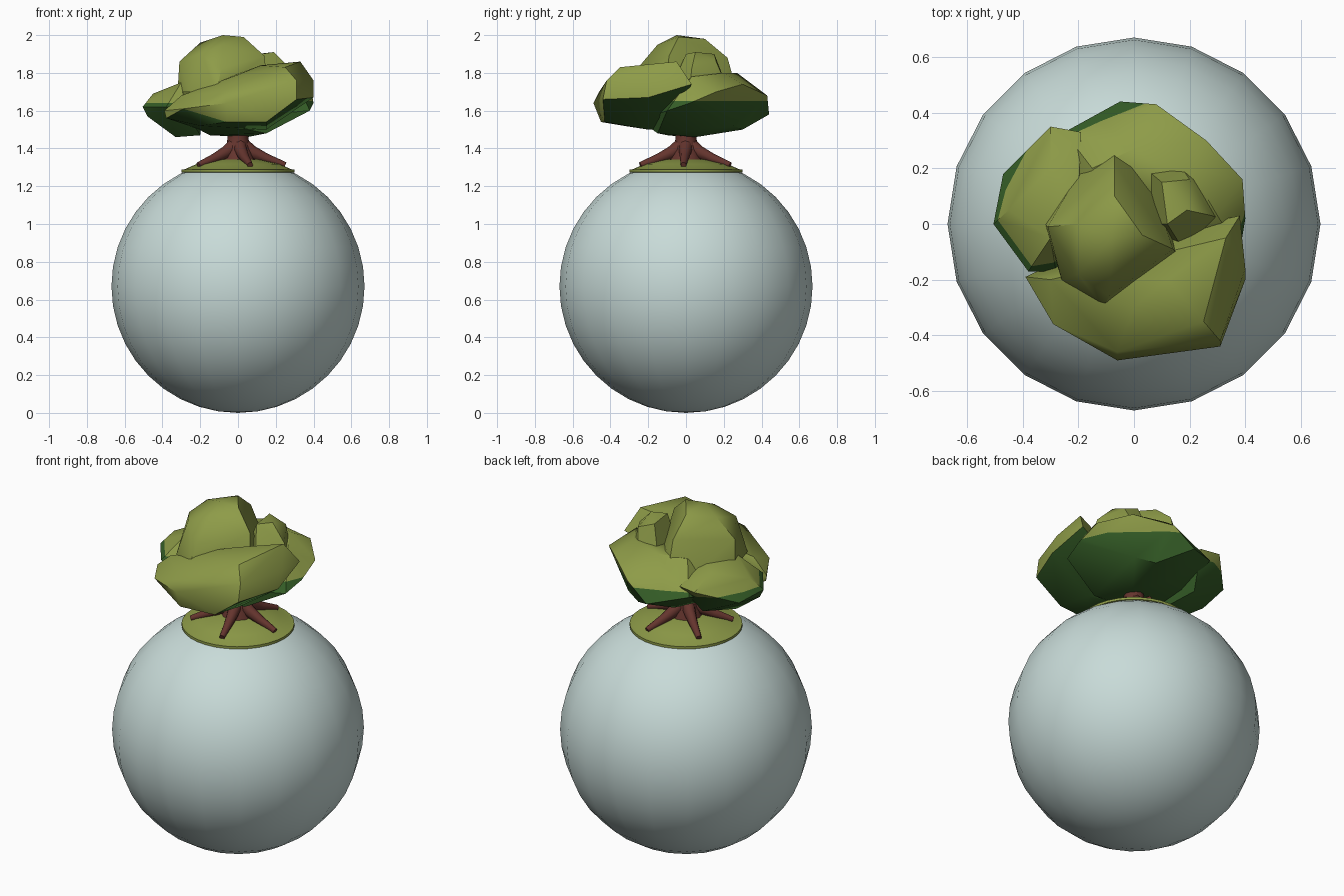
import bpy, bmesh, math
from mathutils import Vector

if "Cube" in bpy.data.objects:
    bpy.data.objects.remove(bpy.data.objects["Cube"])


def material(name, rgb):
    m = bpy.data.materials.new(name)
    m.diffuse_color = (*rgb, 1)
    m.use_nodes = True
    m.node_tree.nodes["Principled BSDF"].inputs["Base Color"].default_value = m.diffuse_color
    return m


LEAF = material("olive leaf", (0.27, 0.33, 0.065))
SHADE = material("dark green leaf", (0.035, 0.11, 0.02))
BARK = material("red brown bark", (0.13, 0.035, 0.027))
STONE = material("pale grey blue", (0.58, 0.71, 0.69))


def finish(bm, name, mats, angle):
    bmesh.ops.recalc_face_normals(bm, faces=bm.faces)
    me = bpy.data.meshes.new(name)
    bm.to_mesh(me)
    bm.free()
    for m in mats:
        me.materials.append(m)
    me.shade_smooth()
    me.set_sharp_from_angle(angle=math.radians(angle))
    ob = bpy.data.objects.new(name, me)
    bpy.context.collection.objects.link(ob)
    return ob


def loft(bm, rings):
    """Skin a list of point rings and cap both ends."""
    rows = [[bm.verts.new(p) for p in r] for r in rings]
    n = len(rows[0])
    for a, b in zip(rows, rows[1:]):
        for i in range(n):
            j = (i + 1) % n
            bm.faces.new((a[i], a[j], b[j], b[i]))
    bm.faces.new(rows[0][::-1])
    bm.faces.new(rows[-1])


def lathe(bm, profile, n):
    loft(bm, [[(r * math.cos(2 * math.pi * i / n), r * math.sin(2 * math.pi * i / n), z)
               for i in range(n)] for r, z in profile])


def crown(name, points, plane_z=None, under=None):
    """Faceted leaf clump: hull of a few points, dark below a height or where facing down."""
    bm = bmesh.new()
    for p in points:
        bm.verts.new(p)
    bmesh.ops.convex_hull(bm, input=bm.verts[:])
    bmesh.ops.delete(bm, geom=[v for v in bm.verts if not v.link_faces], context='VERTS')
    bmesh.ops.dissolve_limit(bm, angle_limit=math.radians(4), verts=bm.verts, edges=bm.edges)
    if plane_z:
        bmesh.ops.bisect_plane(bm, geom=bm.verts[:] + bm.edges[:] + bm.faces[:],
                               plane_co=(0, 0, plane_z), plane_no=(0, 0, 1))
    bmesh.ops.recalc_face_normals(bm, faces=bm.faces)
    for f in bm.faces:
        if plane_z:
            dark = f.calc_center_median().z < plane_z
        else:
            dark = under is not None and f.normal.z < under
        f.material_index = int(dark)
    return finish(bm, name, [LEAF, SHADE], 38)


# Globe, 20 sides, open under the turf
bm = bmesh.new()
bmesh.ops.create_uvsphere(bm, u_segments=20, v_segments=20, radius=0.67)
bmesh.ops.translate(bm, verts=bm.verts, vec=(0, 0, 0.67))
bmesh.ops.bisect_plane(bm, geom=bm.verts[:] + bm.edges[:] + bm.faces[:],
                       plane_co=(0, 0, 1.28), plane_no=(0, 0, 1), clear_outer=True)
finish(bm, "globe", [STONE], 40)

# Domed turf with a thin lip
bm = bmesh.new()
lathe(bm, [(0.26, 1.272), (0.3, 1.274), (0.3, 1.288), (0.282, 1.29), (0.22, 1.317),
           (0.12, 1.34), (0.03, 1.347)], 32)
finish(bm, "turf", [LEAF], 35)

# Trunk
bm = bmesh.new()
lathe(bm, [(0.09, 1.335), (0.075, 1.38), (0.06, 1.42), (0.054, 1.47), (0.058, 1.58)], 12)
finish(bm, "trunk", [BARK], 50)

# Five spreading roots
bm = bmesh.new()
for deg in (-75, -3, 69, 141, -147):
    a = math.radians(deg)
    out, side = Vector((math.cos(a), math.sin(a), 0)), Vector((-math.sin(a), math.cos(a), 0))
    rings = []
    for d, z, w in ((0.02, 1.42, 0.04), (0.08, 1.378, 0.032), (0.15, 1.347, 0.024),
                    (0.25, 1.312, 0.015)):
        rings.append([out * (d + 0.4 * w * math.sin(t)) + side * w * math.cos(t)
                      + Vector((0, 0, z + w * math.sin(t)))
                      for t in (k * math.pi / 4 for k in range(8))])
    loft(bm, rings)
finish(bm, "roots", [BARK], 50)

# Leaf clumps
crown("back_clump", [
    (-.25, .33, 1.63), (-.05, .44, 1.58), (.08, .43, 1.68), (.26, .30, 1.74), (.39, .16, 1.70),
    (.40, .02, 1.64), (.38, -.1, 1.6), (.2, .2, 1.80), (0, .27, 1.80), (-.15, .2, 1.78),
    (.3, .03, 1.78), (.2, .25, 1.52), (.1, .3, 1.50), (-.1, .25, 1.50), (.05, .05, 1.46),
    (-.15, -.1, 1.47), (.15, -.15, 1.48), (-.3, .05, 1.55), (-.2, -.25, 1.55)], plane_z=1.65)

crown("front_clump", [
    (-.39, -.19, 1.60), (-.29, -.36, 1.61), (-.06, -.49, 1.64), (.31, -.44, 1.66),
    (.40, -.16, 1.76), (.38, .03, 1.74), (.33, -.05, 1.86), (.12, -.2, 1.84), (.25, -.35, 1.83),
    (-.3, -.2, 1.68), (0, -.3, 1.79), (.31, -.42, 1.76), (-.06, -.46, 1.70), (-.06, -.45, 1.54),
    (.15, -.43, 1.54), (.15, -.2, 1.5), (-.2, -.33, 1.52), (-.2, -.1, 1.5), (.40, -.2, 1.67),
    (-.38, -.2, 1.56)], under=-0.6)

crown("left_clump", [
    (-.30, .35, 1.68), (-.19, .33, 1.68), (-.47, .18, 1.6), (-.505, 0, 1.62), (-.38, -.17, 1.62),
    (-.28, -.17, 1.6), (-.45, .05, 1.69), (-.3, .2, 1.74), (-.2, .1, 1.75), (-.3, -.05, 1.75),
    (-.33, 0, 1.46), (-.25, .2, 1.5), (-.48, 0, 1.57), (-.2, -.1, 1.47)], plane_z=1.64)

crown("top_clump", [
    (-.32, 0, 1.7), (-.2, .18, 1.7), (-.07, .27, 1.7), (.05, .19, 1.7), (.16, -.11, 1.7),
    (-.11, -.3, 1.7), (-.26, -.2, 1.7), (-.31, -.01, 1.86), (-.07, .22, 1.88), (.14, -.09, 1.89),
    (-.2, -.18, 1.9), (-.09, -.26, 1.82), (-.2, 0, 1.96), (-.08, -.05, 2.0), (.03, -.04, 1.99),
    (-.07, .1, 1.98), (-.08, -.15, 1.95)])

crown("small_clump", [
    (.04, .2, 1.72), (.16, .22, 1.72), (.23, .16, 1.72), (.31, .02, 1.72), (.17, -.08, 1.72),
    (.05, 0, 1.72), (.28, .03, 1.82), (.2, .16, 1.86), (.1, .15, 1.9), (.19, .05, 1.91),
    (.12, 0, 1.9)])
